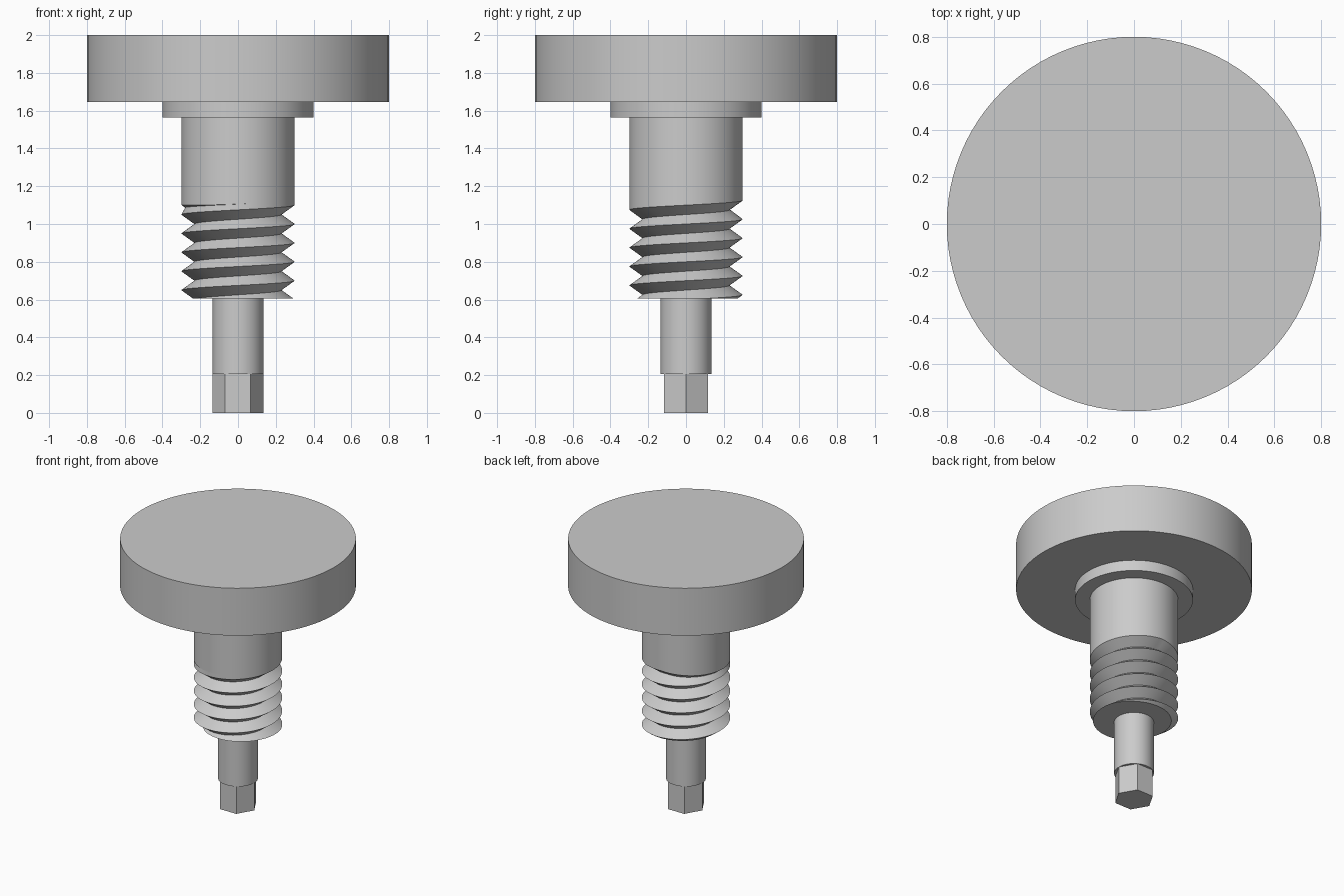
import bpy, bmesh
from math import cos, sin, pi, radians
from mathutils import Vector

cube = bpy.data.objects.get("Cube")
if cube:
    bpy.data.objects.remove(cube)

STEEL = (0.6, 0.6, 0.6, 1)
steel = bpy.data.materials.new("grey steel")
steel.use_nodes = True
steel.diffuse_color = STEEL
steel.node_tree.nodes["Principled BSDF"].inputs["Base Color"].default_value = STEEL


def finish(obj, name):
    obj.name = obj.data.name = name
    obj.data.materials.append(steel)
    bpy.ops.object.select_all(action='DESELECT')
    obj.select_set(True)
    bpy.context.view_layer.objects.active = obj
    bpy.ops.object.shade_smooth_by_angle(angle=radians(30))


def disc(name, radius, bottom, top, sides=96, turn=0):
    bpy.ops.mesh.primitive_cylinder_add(
        vertices=sides, radius=radius, depth=top - bottom,
        location=(0, 0, (bottom + top) / 2), rotation=(0, 0, turn))
    finish(bpy.context.object, name)


def screw_thread(name, bottom, top, crest_r, root_r, pitch, crest_z):
    """Cylinder with a helical V groove that runs out below the shank."""
    n = 96
    bm = bmesh.new()
    rows = []
    for i in range(-5 * n, 4 * n):
        a = 2 * pi * i / n
        # Groove depth fades to nothing in the last half turn
        fade = min(1, max(0, (radians(290) - a) / radians(200))) ** 2
        crest = crest_z + pitch * i / n
        root = crest + pitch * (0.3 + 0.2 * fade)
        lip = root + pitch * 0.5 * fade
        depth = (crest_r - root_r) * fade
        points = ((crest_r, crest), (crest_r - depth, root), (crest_r, lip))
        rows.append([bm.verts.new((r * cos(a), r * sin(a), z)) for r, z in points])
    # Each lip joins the crest one full turn later
    for i in range(len(rows) - n - 1):
        here = rows[i] + [rows[i + n][0]]
        ahead = rows[i + 1] + [rows[i + n + 1][0]]
        for k in range(3):
            bm.faces.new((here[k], ahead[k], ahead[k + 1], here[k + 1]))
    bmesh.ops.remove_doubles(bm, verts=bm.verts[:], dist=0.0001)
    loose = [v for v in bm.verts if not v.link_faces]
    bmesh.ops.delete(bm, geom=loose, context='VERTS')
    # Flat ends
    for z, side in ((bottom, -1), (top, 1)):
        cut = bmesh.ops.bisect_plane(
            bm, geom=bm.verts[:] + bm.edges[:] + bm.faces[:],
            plane_co=Vector((0, 0, z)), plane_no=Vector((0, 0, side)),
            clear_outer=True)["geom_cut"]
        edges = [e for e in cut if isinstance(e, bmesh.types.BMEdge)]
        bmesh.ops.edgeloop_fill(bm, edges=edges)
    bmesh.ops.recalc_face_normals(bm, faces=bm.faces[:])
    mesh = bpy.data.meshes.new(name)
    bm.to_mesh(mesh)
    bm.free()
    obj = bpy.data.objects.new(name, mesh)
    bpy.context.collection.objects.link(obj)
    finish(obj, name)


# Round knob and its shoulder
disc("knob", 0.8, 1.645, 2.0)
disc("collar", 0.4, 1.565, 1.645)

# Plain shank above the thread
disc("shank", 0.3, 1.2, 1.565)
screw_thread("threaded_section", 0.605, 1.2, 0.3, 0.23, 0.1, 1.0)

# Thin stem ending in a hexagonal tip
disc("stem", 0.135, 0.205, 0.605)
disc("hex_tip", 0.135, 0.0, 0.205, sides=6, turn=pi / 6)
